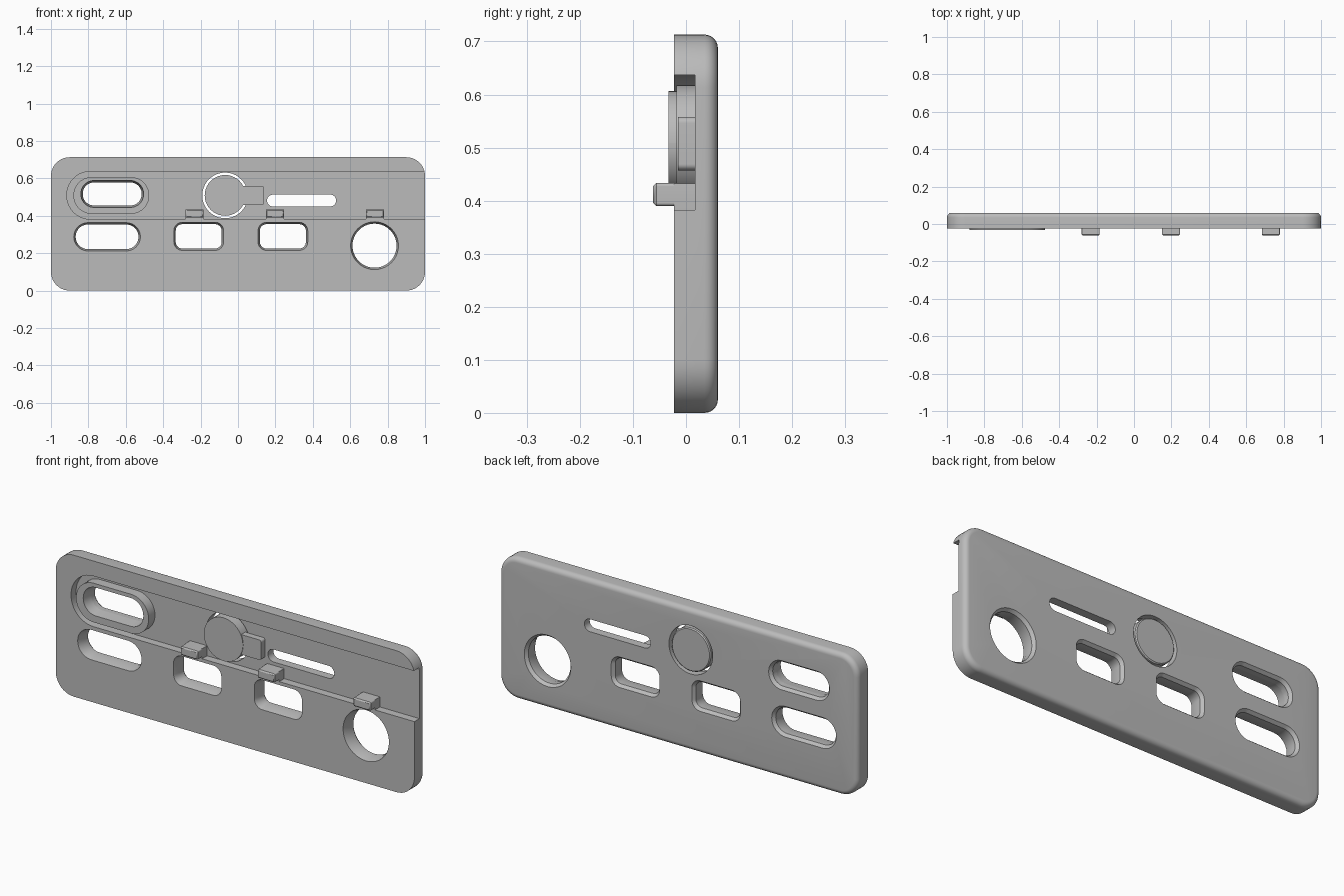
import bpy, bmesh, math

cube = bpy.data.objects.get("Cube")
if cube:
    bpy.data.objects.remove(cube, do_unlink=True)

grey = bpy.data.materials.new("plain grey")
grey.use_nodes = True
colour = (0.5, 0.5, 0.5, 1)
grey.diffuse_color = colour
grey.node_tree.nodes["Principled BSDF"].inputs["Base Color"].default_value = colour


def outline(x0, x1, z0, z1, r, grow, steps=10):
    """Rounded rectangle in x and z, grown outwards by a margin."""
    r = min(r, (x1 - x0) / 2, (z1 - z0) / 2)
    centres = [(x1 - r, z1 - r), (x0 + r, z1 - r), (x0 + r, z0 + r), (x1 - r, z0 + r)]
    points = []
    for i, (cx, cz) in enumerate(centres):
        for k in range(steps + 1):
            a = math.pi / 2 * (i + k / steps)
            points.append((cx + (r + grow) * math.cos(a), cz + (r + grow) * math.sin(a)))
    return points


def loft(name, box, r, stations):
    """Stack the outline along y; each station is (y, grow)."""
    bm = bmesh.new()
    rings = [[bm.verts.new((x, y, z)) for x, z in outline(*box, r, g)] for y, g in stations]
    n = len(rings[0])
    for a, b in zip(rings, rings[1:]):
        for i in range(n):
            j = (i + 1) % n
            bm.faces.new((a[i], a[j], b[j], b[i]))
    bm.faces.new(rings[0])
    bm.faces.new(rings[-1])
    bmesh.ops.remove_doubles(bm, verts=bm.verts, dist=1e-5)
    bmesh.ops.recalc_face_normals(bm, faces=bm.faces)
    mesh = bpy.data.meshes.new(name)
    bm.to_mesh(mesh)
    bm.free()
    mesh.materials.append(grey)
    ob = bpy.data.objects.new(name, mesh)
    bpy.context.collection.objects.link(ob)
    return ob


def activate(ob):
    bpy.ops.object.select_all(action='DESELECT')
    ob.select_set(True)
    bpy.context.view_layer.objects.active = ob


def cut(ob, cutter):
    activate(ob)
    mod = ob.modifiers.new("cut", 'BOOLEAN')
    mod.operation = 'DIFFERENCE'
    mod.solver = 'EXACT'
    mod.object = cutter
    bpy.ops.object.modifier_apply(modifier=mod.name)


FRONT, FLOOR, BACK = -0.023, 0.017, 0.06
parts = []

# Plate with a rounded back edge
fillet = 0.025
arc = [math.pi / 2 * k / 6 for k in range(7)]
plate = loft("plate", (-1, 1, 0, 0.713), 0.1, [(FRONT, 0)] + [
    (BACK - fillet + fillet * math.sin(a), fillet * (math.cos(a) - 1)) for a in arc])
parts.append(plate)

# Raised rim around the upper slot
rim = loft("slot_rim", (-0.88, -0.475, 0.41, 0.607), 0.098, [(-0.033, 0), (FLOOR + 0.01, 0)])
parts.append(rim)

# Sliding channel, open at the left end
channel = loft("channel_cutter", (-0.915, 1.4, 0.382, 0.637), 0.125, [(-0.1, 0), (FLOOR, 0)])
cutters = [channel]
cut(plate, channel)

# Openings flared at front and back
flare = [(-0.1, 0.01), (FRONT, 0.01), (0.015, 0), (0.045, 0), (BACK, 0.012), (0.08, 0.028)]
openings = {
    "upper_slot": ((-0.83, -0.515, 0.455, 0.578), 0.06),
    "lower_slot": ((-0.868, -0.532, 0.222, 0.353), 0.065),
    "centre_window": ((-0.333, -0.087, 0.225, 0.355), 0.035),
    "side_window": ((0.117, 0.363, 0.225, 0.355), 0.035),
    "round_hole": ((0.612, 0.848, 0.122, 0.358), 0.118),
}
for name, (box, r) in openings.items():
    cutter = loft(name + "_cutter", box, r, flare)
    cutters.append(cutter)
    cut(plate, cutter)
    if name == "upper_slot":
        cut(rim, cutter)

# Straight openings: thin slot and button hole
for name, box in (("thin_slot", (0.155, 0.525, 0.45, 0.513)),
                  ("button_hole", (-0.191, 0.053, 0.387, 0.631))):
    cutter = loft(name + "_cutter", box, 1, [(-0.1, 0), (0.1, 0)])
    cutters.append(cutter)
    cut(plate, cutter)

# Button and the tab that holds it
parts.append(loft("button", (-0.178, 0.04, 0.4, 0.618), 1,
                  [(-0.018, 0), (BACK - 0.005, 0), (BACK, -0.005)]))
parts.append(loft("button_tab", (0.0, 0.14, 0.457, 0.558), 0.012, [(-0.015, 0), (FLOOR + 0.002, 0)]))

# Clips along the lower channel edge
for name, x in (("right_clip", -0.232), ("middle_clip", 0.198), ("left_clip", 0.732)):
    parts.append(loft(name, (x - 0.048, x + 0.048, 0.39, 0.433), 0.006,
                      [(-0.062, -0.006), (-0.056, 0), (FLOOR + 0.002, 0)]))
    parts.append(loft(name + "_foot", (x - 0.048, x + 0.048, 0.38, 0.433), 0.002,
                      [(FRONT, 0), (FLOOR + 0.002, 0)]))

for cutter in cutters:
    bpy.data.objects.remove(cutter, do_unlink=True)
for ob in parts:
    activate(ob)
    bpy.ops.object.shade_smooth_by_angle(angle=math.radians(30))
